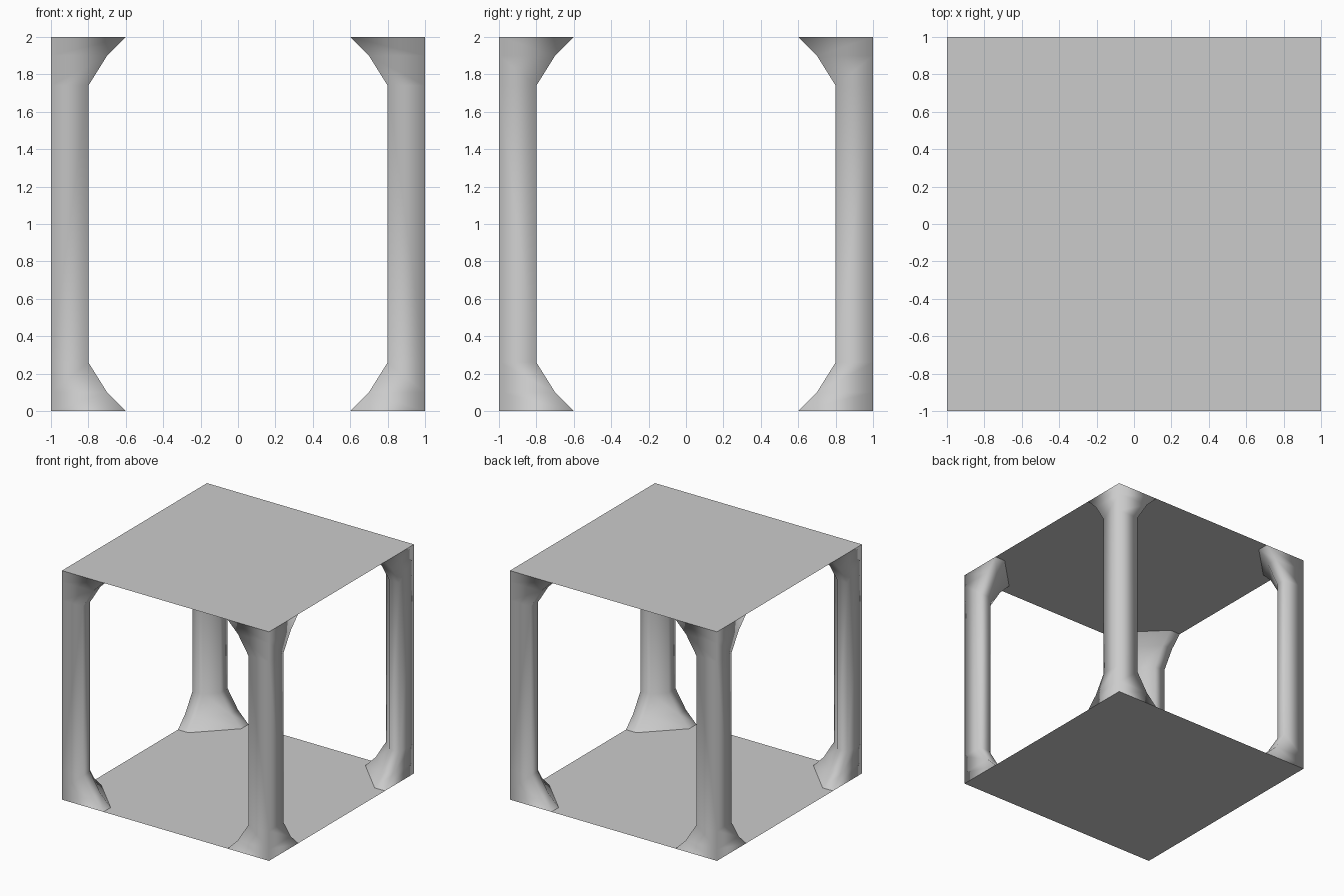
import bpy, bmesh

if "Cube" in bpy.data.objects:
    bpy.data.objects.remove(bpy.data.objects["Cube"])

# (height from the sheet, reach of the post along each outer side)
FLARE = [(0.0, 0.4), (0.1, 0.3), (0.26, 0.2)]
PROFILE = FLARE + [(2 - z, r) for z, r in reversed(FLARE)]


def make_object(name, bm, smooth):
    bmesh.ops.recalc_face_normals(bm, faces=bm.faces)
    mesh = bpy.data.meshes.new(name)
    bm.to_mesh(mesh)
    bm.free()
    for p in mesh.polygons:
        p.use_smooth = smooth
    obj = bpy.data.objects.new(name, mesh)
    bpy.context.collection.objects.link(obj)
    return obj


# Corner post: chamfered pentagon section, flared at both ends
def corner_post(name, sx, sy):
    bm = bmesh.new()
    rings = []
    for z, r in PROFILE:
        section = [(0, 0), (r, 0), (r, 0.1), (0.1, r), (0, r)]
        rings.append([bm.verts.new((sx * (1 - a), sy * (1 - b), z))
                      for a, b in section])
    for low, high in zip(rings, rings[1:]):
        for i in range(5):
            j = (i + 1) % 5
            bm.faces.new((low[i], low[j], high[j], high[i]))
    return make_object(name, bm, True)


# Thin square sheet
def sheet(name, z):
    bm = bmesh.new()
    bm.faces.new([bm.verts.new((x, y, z))
                  for x, y in ((-1, -1), (1, -1), (1, 1), (-1, 1))])
    return make_object(name, bm, False)


for side, sx in (("left", -1), ("right", 1)):
    for end, sy in (("front", -1), ("back", 1)):
        corner_post(f"{end}_{side}_post", sx, sy)

sheet("bottom_sheet", 0)
sheet("top_sheet", 2)
